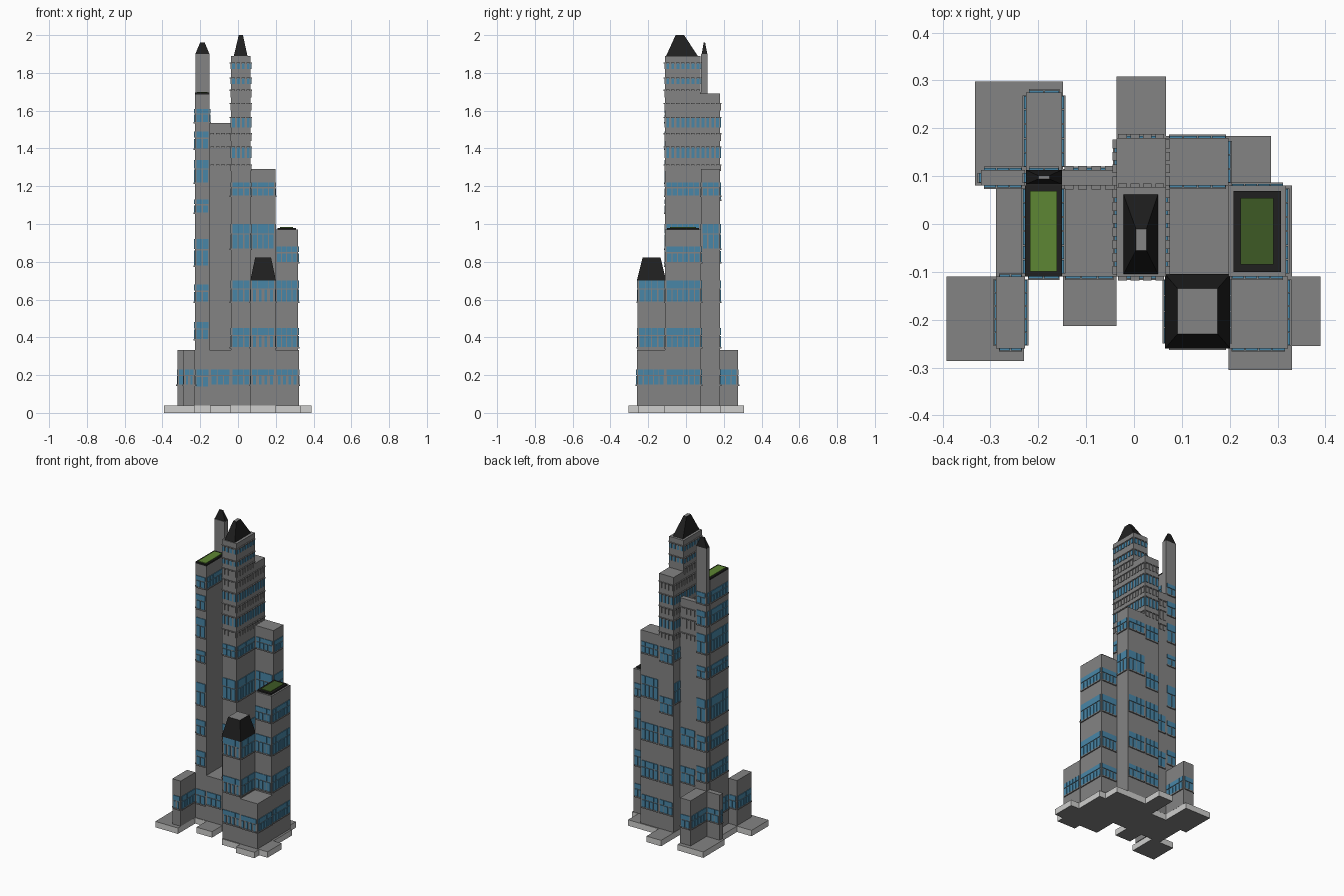
import bpy, bmesh

if "Cube" in bpy.data.objects:
    bpy.data.objects.remove(bpy.data.objects["Cube"])

def mat(name, r, g, b):
    m = bpy.data.materials.new(name)
    m.diffuse_color = (r, g, b, 1)
    m.use_nodes = True
    m.node_tree.nodes["Principled BSDF"].inputs["Base Color"].default_value = m.diffuse_color
    return m

WALL = mat("wall grey", .23, .23, .23)
PALE = mat("pale kerb", .62, .62, .61)
BLUE = mat("window blue", .065, .24, .39)
DARK = mat("roof black", .014, .014, .014)
LAWN = mat("lawn green", .11, .24, .033)
MOSS = mat("dark lawn green", .047, .10, .018)

def cuboid(bm, x0, x1, y0, y1, z0, z1, mi=0, top=None):
    """Box, or a frustum when top=(x0,x1,y0,y1) is given. Returns its faces, bottom and top first."""
    t = top or (x0, x1, y0, y1)
    lo = [bm.verts.new(p) for p in ((x0, y0, z0), (x1, y0, z0), (x1, y1, z0), (x0, y1, z0))]
    hi = [bm.verts.new(p) for p in ((t[0], t[2], z1), (t[1], t[2], z1), (t[1], t[3], z1), (t[0], t[3], z1))]
    fs = [bm.faces.new(lo[::-1]), bm.faces.new(hi)]
    for i in range(4):
        j = (i + 1) % 4
        fs.append(bm.faces.new((lo[i], lo[j], hi[j], hi[i])))
    for f in fs:
        f.material_index = mi
    return fs

def finish(bm, name, mats):
    me = bpy.data.meshes.new(name)
    bm.to_mesh(me)
    bm.free()
    for m in mats:
        me.materials.append(m)
    ob = bpy.data.objects.new(name, me)
    bpy.context.collection.objects.link(ob)

def plate(bm, block, side, a, b, z0, z1, t, mi):
    """Thin plate on one wall of a block, from a to b along that wall."""
    x0, x1, y0, y1 = block[:4]
    box = {"F": (a, b, y0 - t, y0), "B": (a, b, y1, y1 + t),
           "L": (x0 - t, x0, a, b), "R": (x1, x1 + t, a, b)}[side]
    cuboid(bm, *box, z0, z1, mi)

def span(block, side):
    return block[0:2] if side in "FB" else block[2:4]

def band(bm, block, side, z0, z1, fill=.88, pitch=.03):
    """Row of blue panes in two tiers over a projecting grey sill."""
    a, b = span(block, side)
    a, b = a + .006, b - .006
    n = max(1, round((b - a) / pitch))
    w = (b - a) / n
    zm = z0 + .6 * (z1 - z0)
    for i in range(n):
        c = a + (i + .5) * w
        plate(bm, block, side, c - w * fill / 2, c + w * fill / 2, z0, zm - .003, .004, 1)
        plate(bm, block, side, c - w * .47, c + w * .47, zm + .003, z1, .004, 1)
    plate(bm, block, side, a, b, z0 - .008, z0, .007, 0)

def slots(bm, block, side, z, h, blue):
    """Row of small windows with grey hoods."""
    a, b = span(block, side)
    n = max(2, round((b - a) / .028))
    w = (b - a) / n
    for i in range(n):
        c = a + (i + .5) * w
        plate(bm, block, side, c - w * .28, c + w * .28, z, z + h, .004, int(blue))
        plate(bm, block, side, c - w * .35, c + w * .35, z + h, z + h + .006, .008, 0)

# Window storeys
LOW = [(.15, .23)]
MID = LOW + [(.35, .45), (.59, .70)]
HIGH = [(.87, 1.0), (1.15, 1.22)]
TALL = [(.14, .23), (.39, .48), (.59, .68), (.78, .92), (1.06, 1.13), (1.22, 1.34), (1.40, 1.49), (1.54, 1.61)]
SLOTS = [(1.28, .03, 0), (1.35, .055, 1), (1.44, .035, 0), (1.51, .05, 1),
         (1.60, .035, 0), (1.67, .035, 0), (1.74, .03, 1), (1.82, .03, 1)]

# Towers: name -> (x0, x1, y0, y1, top), {side: storeys}, sides with small slots
towers = {
    "main_tower": ((-.037, .067, -.11, .077, 1.89),
                   {"F": MID + HIGH, "R": MID[1:] + HIGH, "L": MID[1:] + HIGH}, "FRLB"),
    "rear_tower": ((-.037, .067, .077, .18, 1.69),
                   {"B": MID + [(.80, .9), (1.13, 1.22)], "L": HIGH}, "BRL"),
    "left_tower": ((-.228, -.15, -.11, .08, 1.685), {"F": TALL, "L": TALL, "R": TALL[-1:]}, ""),
    "spire_tower": ((-.226, -.151, .08, .113, 1.90), {"B": TALL[1:], "L": TALL[1:]}, ""),
    "middle_tower": ((-.15, -.037, .08, .113, 1.535), {"B": MID[1:]}, "FB"),
    "rear_right_tower": ((.067, .198, .08, .18, 1.29),
                         {"F": HIGH, "R": HIGH, "B": MID + HIGH}, ""),
    "garden_tower": ((.198, .318, -.11, .08, .97),
                     {s: MID + [(.80, .88)] for s in "FRB"}, ""),
    "front_tower": ((.067, .198, -.256, -.11, .70), {"F": MID, "R": MID, "L": MID}, ""),
    "front_right_block": ((.198, .322, -.26, -.11, .332), {"F": LOW, "R": LOW}, ""),
    "front_left_block": ((-.288, -.228, -.26, -.11, .332), {s: LOW for s in "FLRB"}, ""),
    "left_block": ((-.32, -.228, .08, .113, .332), {s: LOW for s in "FLB"}, ""),
    "rear_left_block": ((-.226, -.15, .113, .275, .332), {s: LOW for s in "LRB"}, ""),
    "left_court": ((-.15, -.037, -.11, .08, .332), {"F": LOW}, ""),
    "right_court": ((.067, .198, -.11, .08, .332), {}, ""),
}
for name, (blk, rows, small) in towers.items():
    bm = bmesh.new()
    cuboid(bm, *blk[:4], .04, blk[4])
    for side, storeys in rows.items():
        fill = .5 if side == "F" and name.startswith("front") else .8
        for z0, z1 in storeys:
            band(bm, blk, side, z0, z1, fill)
    for side in small:
        for z, h, blue in SLOTS:
            if z + h + .02 < blk[4] and not (name == "main_tower" and side == "B" and z < 1.69):
                slots(bm, blk, side, z, h, blue and name != "middle_tower")
    finish(bm, name, [WALL, BLUE])

# Base slabs: grey paving with pale kerb sides
slabs = [(-.288, .33, -.11, .08), (-.332, -.148, .08, .298), (-.148, -.037, .08, .115),
         (-.037, .067, .08, .308), (.067, .286, .08, .184), (-.148, -.037, -.213, -.11),
         (.067, .198, -.26, -.11), (.198, .33, -.305, -.11), (.33, .39, -.255, -.11),
         (-.392, -.23, -.286, -.11)]
bm = bmesh.new()
for s in slabs:
    for f in cuboid(bm, *s, 0, .038)[2:]:
        f.material_index = 1
finish(bm, "base_slabs", [WALL, PALE])

# Tapered black roofs with grey caps
roofs = {
    "main_roof": (-.022, .05, -.105, .062, 1.89, 2.0, (.004, .026, -.055, -.01)),
    "spire_roof": (-.226, -.151, .083, .113, 1.90, 1.962, (-.2, -.177, .094, .101)),
    "front_roof": (.065, .201, -.26, -.105, .70, .822, (.091, .175, -.23, -.135)),
}
for name, (x0, x1, y0, y1, z0, z1, top) in roofs.items():
    bm = bmesh.new()
    cuboid(bm, x0, x1, y0, y1, z0, z1, 0, top)[1].material_index = 1
    finish(bm, name, [DARK, WALL])

# Roof gardens: black frame around a lawn
for name, (x0, x1, y0, y1), z, d, lawn in (
        ("left_roof_garden", (-.228, -.15, -.11, .08), 1.685, .011, LAWN),
        ("right_roof_garden", (.208, .307, -.1, .069), .97, .015, MOSS)):
    bm = bmesh.new()
    cuboid(bm, x0, x1, y0, y1, z, z + .01)
    cuboid(bm, x0 + d, x1 - d, y0 + d, y1 - d, z + .008, z + .014, 1)
    finish(bm, name, [DARK, lawn])
